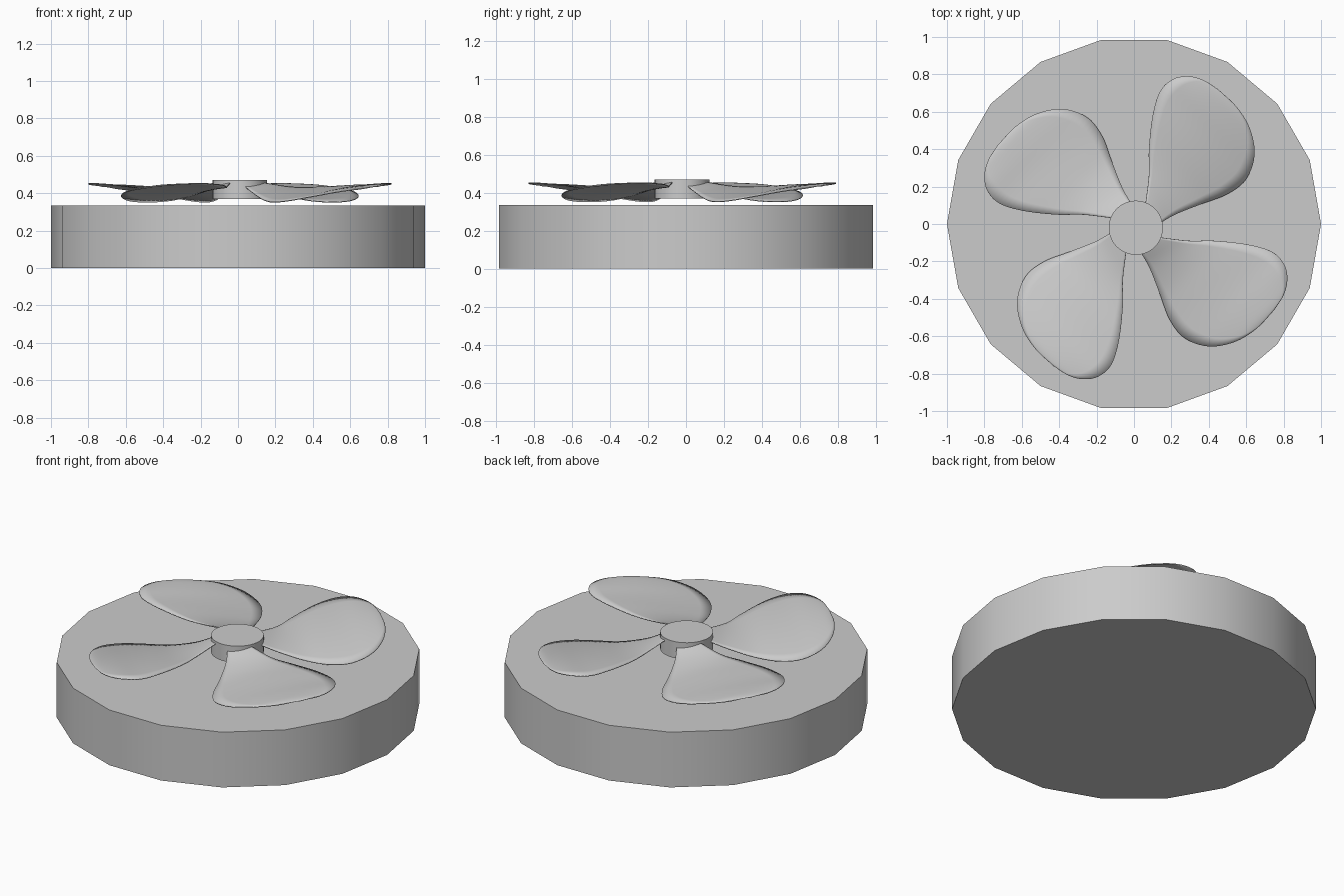
import bpy, bmesh, math
from mathutils import Vector, Matrix

if "Cube" in bpy.data.objects:
    bpy.data.objects.remove(bpy.data.objects["Cube"])

# Single plain grey for every part
GREY = (0.6, 0.6, 0.6, 1)
grey = bpy.data.materials.new("plain_grey")
grey.use_nodes = True
grey.diffuse_color = GREY
grey.node_tree.nodes["Principled BSDF"].inputs["Base Color"].default_value = GREY

HUB = Vector((0.01, -0.02, 0))


def finish(obj, angle=35):
    obj.data.materials.append(grey)
    bpy.ops.object.select_all(action='DESELECT')
    obj.select_set(True)
    bpy.context.view_layer.objects.active = obj
    bpy.ops.object.shade_smooth_by_angle(angle=math.radians(angle))


def cylinder(name, sides, radius, low, high, centre):
    bpy.ops.mesh.primitive_cylinder_add(
        vertices=sides, radius=radius, depth=high - low,
        location=(centre.x, centre.y, (low + high) / 2))
    obj = bpy.context.object
    obj.name = name
    return obj


def spline(points, steps):
    """Smooth curve through the given points."""
    p = [Vector(q) for q in points]
    p = [2 * p[0] - p[1]] + p + [2 * p[-1] - p[-2]]
    out = []
    for i in range(1, len(p) - 2):
        a, b, c, d = p[i - 1:i + 3]
        for k in range(steps):
            t = k / steps
            out.append(0.5 * (2 * b + (c - a) * t + (2 * a - 5 * b + 4 * c - d) * t * t
                              + (3 * b - a - 3 * c + d) * t ** 3))
    return out + [p[-2]]


# Base: drum with eighteen sides, a corner on the x axis
base = cylinder("base_drum", 18, 1, 0, 0.335, Vector((0, 0, 0)))
base.data.transform(Matrix.Rotation(math.pi / 2, 4, 'Z'))
finish(base)

# Hub
finish(cylinder("hub", 40, 0.145, 0.37, 0.47, HUB))

# Blade edges from root to tip, measured from the hub axis
high_edge = [(.05, .11, .46), (.07, .28, .435), (.07, .42, .435), (.09, .6, .445),
             (.13, .73, .45), (.2, .795, .455), (.28, .81, .452), (.36, .79, .447),
             (.44, .74, .438)]
low_edge = [(.13, .025, .44), (.22, .075, .4), (.36, .13, .365), (.49, .18, .355),
            (.59, .26, .362), (.635, .39, .385), (.61, .53, .41), (.54, .645, .425),
            (.44, .74, .438)]
ACROSS = 10


def blade(name, turn):
    bm = bmesh.new()
    rows = []
    for a, b in zip(spline(high_edge, 5), spline(low_edge, 5)):
        row = []
        for j in range(ACROSS + 1):
            t = j / ACROSS
            point = a.lerp(b, t)
            # slight camber, fading out where the edges meet
            point.z += 0.1 * t * (1 - t) * (a - b).length
            row.append(bm.verts.new(point))
        rows.append(row)
    for r, s in zip(rows, rows[1:]):
        for j in range(ACROSS):
            bm.faces.new((r[j], s[j], s[j + 1], r[j + 1]))
    bmesh.ops.remove_doubles(bm, verts=bm.verts, dist=0.0005)
    bmesh.ops.recalc_face_normals(bm, faces=bm.faces)
    bm.normal_update()
    if sum(f.normal.z for f in bm.faces) < 0:
        bmesh.ops.reverse_faces(bm, faces=bm.faces)
    mesh = bpy.data.meshes.new(name)
    bm.to_mesh(mesh)
    bm.free()
    mesh.transform(Matrix.Translation(HUB) @ Matrix.Rotation(turn, 4, 'Z'))
    obj = bpy.data.objects.new(name, mesh)
    bpy.context.collection.objects.link(obj)
    finish(obj, 50)
    shell = obj.modifiers.new("thickness", 'SOLIDIFY')
    shell.thickness = 0.005


# Four equal blades around the hub
for i, place in enumerate(("back_left", "back_right", "front_right", "front_left")):
    blade("blade_" + place, i * math.pi / 2)
